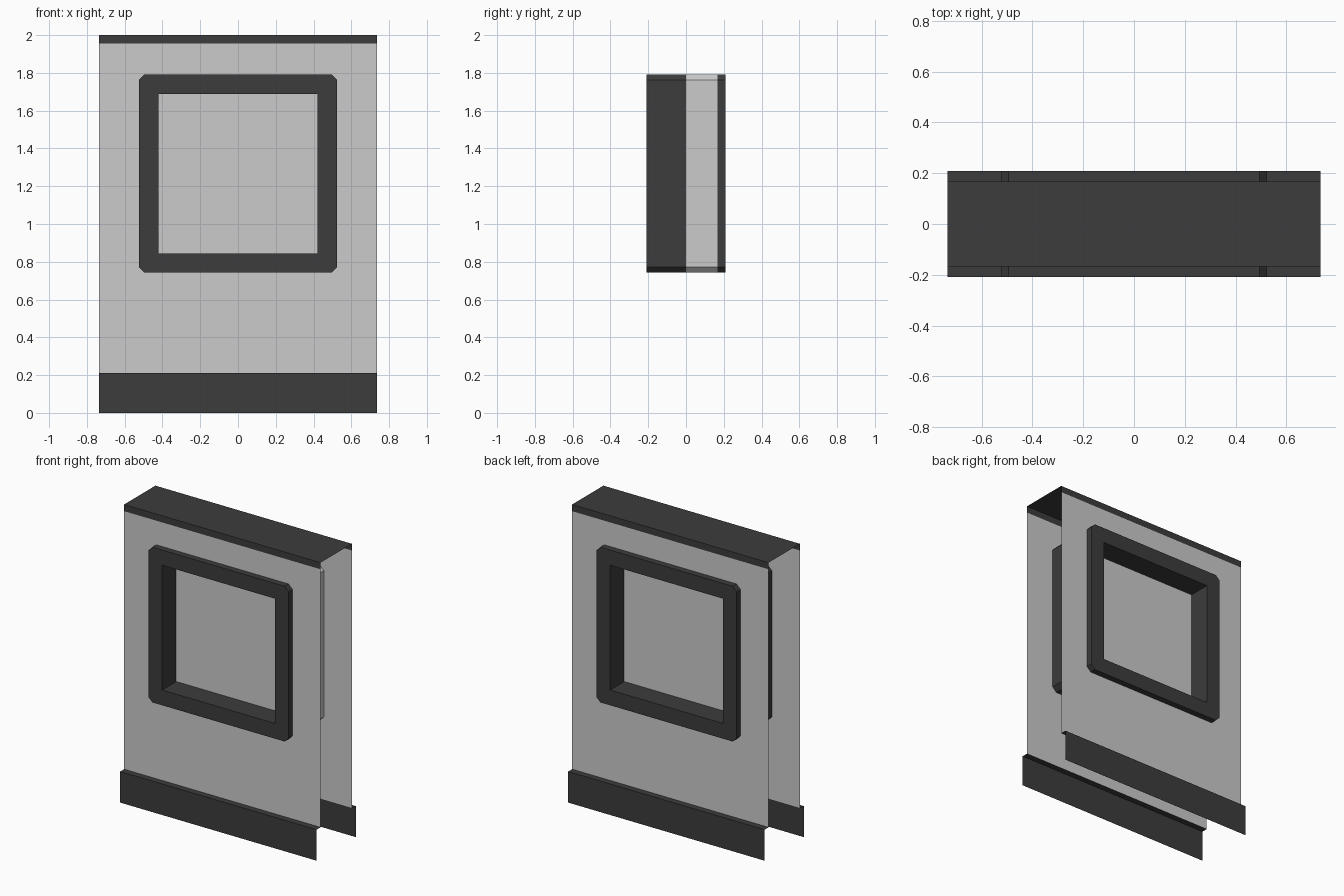
import bpy, bmesh
from mathutils import Vector

if "Cube" in bpy.data.objects:
    bpy.data.objects.remove(bpy.data.objects["Cube"])

W = 0.735              # half width of the wall
Y, YF = 0.167, 0.209   # wall face and frame/skirt face
YP = 0.058             # window pane depth
ZC, RO, RI, CH = 1.267, 0.525, 0.422, 0.03   # window centre, outer/inner half size, chamfer
SKIRT, CAP, TOP = 0.21, 1.955, 2.0

dark = bpy.data.materials.new("dark_trim")
dark.diffuse_color = (0.045, 0.045, 0.045, 1)
dark.use_nodes = True
dark.node_tree.nodes["Principled BSDF"].inputs["Base Color"].default_value = dark.diffuse_color


def build(name, faces, mat=None):
    """faces: list of (points, facing direction)."""
    bm = bmesh.new()
    for pts, facing in faces:
        f = bm.faces.new([bm.verts.new(p) for p in pts])
        f.normal_update()
        if f.normal.dot(Vector(facing)) < 0:
            f.normal_flip()
    bmesh.ops.remove_doubles(bm, verts=bm.verts, dist=1e-5)
    me = bpy.data.meshes.new(name)
    bm.to_mesh(me)
    bm.free()
    ob = bpy.data.objects.new(name, me)
    bpy.context.collection.objects.link(ob)
    if mat:
        me.materials.append(mat)
    return ob


def rect(x, z0, z1):
    return [(x, z1), (-x, z1), (-x, z0), (x, z0)]


def at(p, y):
    return (p[0], y, p[1])


def ring(octagon, corners, y, s):
    """Flat ring between the chamfered outline and a rectangle."""
    out = []
    for k in range(4):
        a, b, n = octagon[2 * k], octagon[2 * k + 1], octagon[(2 * k + 2) % 8]
        c, d = corners[k], corners[(k + 1) % 4]
        out.append(([at(p, y) for p in (a, b, c)], (0, s, 0)))
        out.append(([at(p, y) for p in (b, n, d, c)], (0, s, 0)))
    return out


def tube(outline, y0, y1, sign):
    """Walls along an outline; sign +1 faces outward, -1 inward."""
    out = []
    for i, p in enumerate(outline):
        q = outline[(i + 1) % len(outline)]
        facing = (sign * (p[0] + q[0]), 0, sign * (p[1] + q[1] - 2 * ZC))
        out.append(([at(p, y0), at(q, y0), at(q, y1), at(p, y1)], facing))
    return out


def strip(y0, z0, y1, z1, facing):
    """Band across the full width."""
    return ([(-W, y0, z0), (W, y0, z0), (W, y1, z1), (-W, y1, z1)], facing)


i = RO - CH
octagon = [(RO, ZC + i), (i, ZC + RO), (-i, ZC + RO), (-RO, ZC + i),
           (-RO, ZC - i), (-i, ZC - RO), (i, ZC - RO), (RO, ZC - i)]
opening = rect(RI, ZC - RI, ZC + RI)

for side, s in (("front", -1), ("back", 1)):
    # wall sheet with a window hole
    build(side + "_wall", ring(octagon, rect(W, SKIRT, CAP), s * Y, s))
    # skirting with a flat ledge
    build(side + "_skirting", [strip(s * YF, 0, s * YF, SKIRT, (0, s, 0)),
                               strip(s * YF, SKIRT, s * Y, SKIRT, (0, 0, 1))], dark)
    # window frame: face, outer sides and reveal
    build(side + "_window_frame", ring(octagon, opening, s * YF, s)
          + tube(octagon, s * YF, s * Y, 1)
          + tube(opening, s * YF, s * YP, -1), dark)
    # hidden casing between the walls
    build(side + "_window_casing", tube(octagon, s * Y, 0, 1), dark if s < 0 else None)
    # pane
    build(side + "_window_pane", [([at(p, s * YP) for p in opening], (0, s, 0))])

# top cap with short lips
build("top_cap", [strip(-Y, TOP, Y, TOP, (0, 0, 1)),
                  strip(-Y, CAP, -Y, TOP, (0, -1, 0)),
                  strip(Y, CAP, Y, TOP, (0, 1, 0))], dark)
